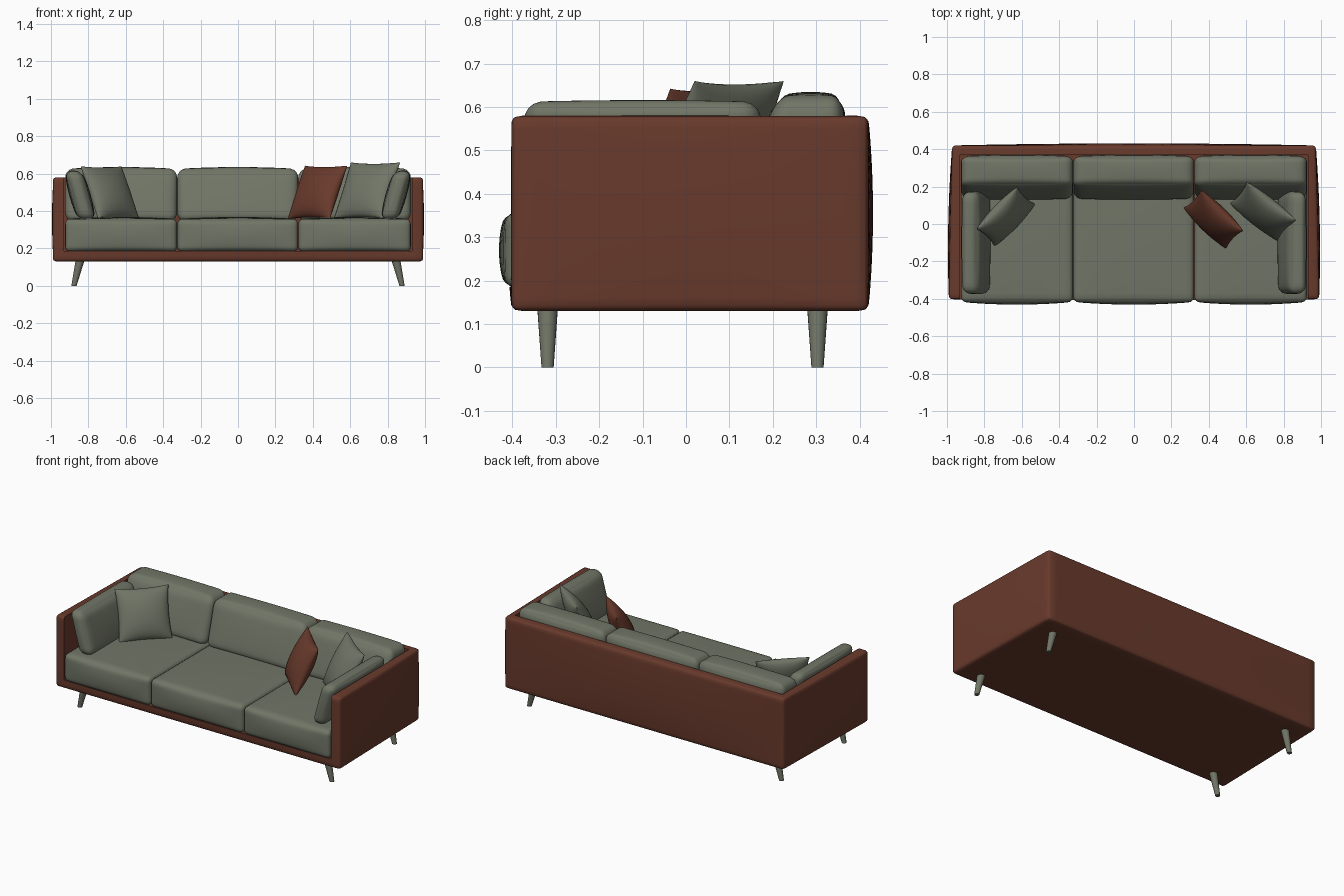
import bpy, bmesh, math
from mathutils import Vector, Matrix

if "Cube" in bpy.data.objects:
    bpy.data.objects.remove(bpy.data.objects["Cube"])


def material(name, rgb):
    m = bpy.data.materials.new(name)
    m.diffuse_color = (*rgb, 1)
    m.use_nodes = True
    m.node_tree.nodes["Principled BSDF"].inputs["Base Color"].default_value = m.diffuse_color
    return m


GREY = material("sage grey fabric", (0.165, 0.18, 0.135))
RUST = material("rust brown leather", (0.14, 0.042, 0.025))


def finish(name, bm, mat, angle=50):
    bmesh.ops.recalc_face_normals(bm, faces=bm.faces)
    me = bpy.data.meshes.new(name)
    bm.to_mesh(me)
    bm.free()
    me.materials.append(mat)
    ob = bpy.data.objects.new(name, me)
    bpy.context.collection.objects.link(ob)
    bpy.ops.object.select_all(action='DESELECT')
    ob.select_set(True)
    bpy.context.view_layer.objects.active = ob
    bpy.ops.object.shade_smooth_by_angle(angle=math.radians(angle))
    return ob


def soft_box(name, lo, hi, r, bulge, mat, deform=None):
    """Rounded box with bulging faces; deform(point, unit) reshapes it."""
    bm = bmesh.new()
    bmesh.ops.create_cube(bm, size=2)
    bmesh.ops.subdivide_edges(bm, edges=bm.edges[:], cuts=17, use_grid_fill=True)
    lo, hi = Vector(lo), Vector(hi)
    mid, half = (lo + hi) / 2, (hi - lo) / 2
    for v in bm.verts:
        u = Vector([math.sin(c * math.pi / 2) for c in v.co])
        q = Vector([u[i] * half[i] for i in range(3)])
        core = Vector([max(r - half[i], min(half[i] - r, q[i])) for i in range(3)])
        d = q - core
        if d.length > 1e-6:
            q = core + d.normalized() * r
        f = [1 - c * c for c in u]
        q += Vector([u[i] * bulge[i] * f[(i + 1) % 3] * f[(i + 2) % 3] for i in range(3)])
        p = q + mid
        v.co = deform(p, u) if deform else p
    return finish(name, bm, mat)


# Outer shell: one rounded box hollowed from the top and front
def narrow_back(p, u):
    return Vector((p.x * (1 - 0.009 * (1 + u.y)), p.y, p.z))


shell = soft_box("frame_shell", (-0.99, -0.402, 0.13), (0.99, 0.42, 0.58), 0.018,
                 (0.012, 0.011, 0.0), RUST, narrow_back)
bm = bmesh.new()
bmesh.ops.create_cube(bm, size=1, matrix=Matrix.Translation((0, -0.215, 0.585))
                      @ Matrix.Diagonal((1.86, 1.17, 0.80, 1)))
cutter = finish("shell_cutter", bm, RUST)
mod = shell.modifiers.new("hollow", 'BOOLEAN')
mod.operation, mod.solver, mod.object = 'DIFFERENCE', 'EXACT', cutter
bpy.context.view_layer.objects.active = shell
bpy.ops.object.modifier_apply(modifier="hollow")
bpy.data.objects.remove(cutter)
bpy.context.view_layer.objects.active = shell
shell.select_set(True)
bpy.ops.object.shade_smooth_by_angle(angle=math.radians(40))


# Seat and back cushions, three of each
def lean_back(p, u):
    t = (p.z - 0.35) / 0.28
    front = (0.365 - p.y) / 0.24
    return Vector((p.x, p.y + 0.085 * t * front, p.z))


edges = [-0.925, -0.325, 0.322, 0.925]
for i, side in enumerate(("left", "middle", "right")):
    a, b = edges[i] + 0.001, edges[i + 1] - 0.001
    soft_box("seat_cushion_" + side, (a, -0.417, 0.182), (b, 0.30, 0.358), 0.028,
             (0.0, 0.014, 0.01), GREY)
    soft_box("back_cushion_" + side, (a, 0.125, 0.345), (b, 0.362, 0.625), 0.045,
             (0.0, 0.012, 0.01), GREY, lean_back)

# Leaning arm cushions
for s, side in ((-1, "left"), (1, "right")):
    def lean_out(p, u):
        t = (p.z - 0.36) / 0.25
        return Vector((s * (p.x + 0.068 * t), p.y, p.z))
    soft_box("arm_cushion_" + side, (0.765, -0.37, 0.355), (0.857, 0.17, 0.612), 0.038,
             (0.012, 0.005, 0.004), GREY, lean_out)


# Throw pillows: two puffed sheets joined at a pinched rim
def throw_pillow(name, centre, turn, tilt, half, mat, thick=0.06):
    bm = bmesh.new()
    for sign in (-1, 1):
        new = bmesh.ops.create_grid(bm, x_segments=20, y_segments=20, size=1)["verts"]
        for v in new:
            u, w = (math.sin(c * math.pi / 2) for c in v.co[:2])
            fu, fw = max(0, 1 - u * u), max(0, 1 - w * w)
            v.co = (u * half * (1 - 0.07 * fw), w * half * (1 - 0.07 * fu),
                    sign * thick * (fu * fw) ** 0.5)
    bmesh.ops.remove_doubles(bm, verts=bm.verts, dist=0.0003)
    m = (Matrix.Translation(centre) @ Matrix.Rotation(math.radians(turn), 4, 'Z')
         @ Matrix.Rotation(math.radians(90 - tilt), 4, 'X'))
    bm.transform(m)
    finish(name, bm, mat, 60)


throw_pillow("throw_pillow_left", (-0.685, 0.04, 0.497), 46, 25, 0.157, GREY)
throw_pillow("throw_pillow_rust", (0.425, 0.025, 0.50), -44, 25, 0.157, RUST)
throw_pillow("throw_pillow_right", (0.69, 0.065, 0.51), -38, 26, 0.167, GREY)

# Splayed tapered legs
for sx, side in ((-1, "left"), (1, "right")):
    for y, end in ((-0.319, "front"), (0.303, "back")):
        bm = bmesh.new()
        bmesh.ops.create_cone(bm, cap_ends=True, segments=20, radius1=0.014,
                              radius2=0.024, depth=0.14)
        for v in bm.verts:
            z = v.co.z + 0.07
            v.co = (v.co.x + sx * (0.877 - 0.24 * z), v.co.y + y, z)
        finish(f"{end}_leg_{side}", bm, GREY)
